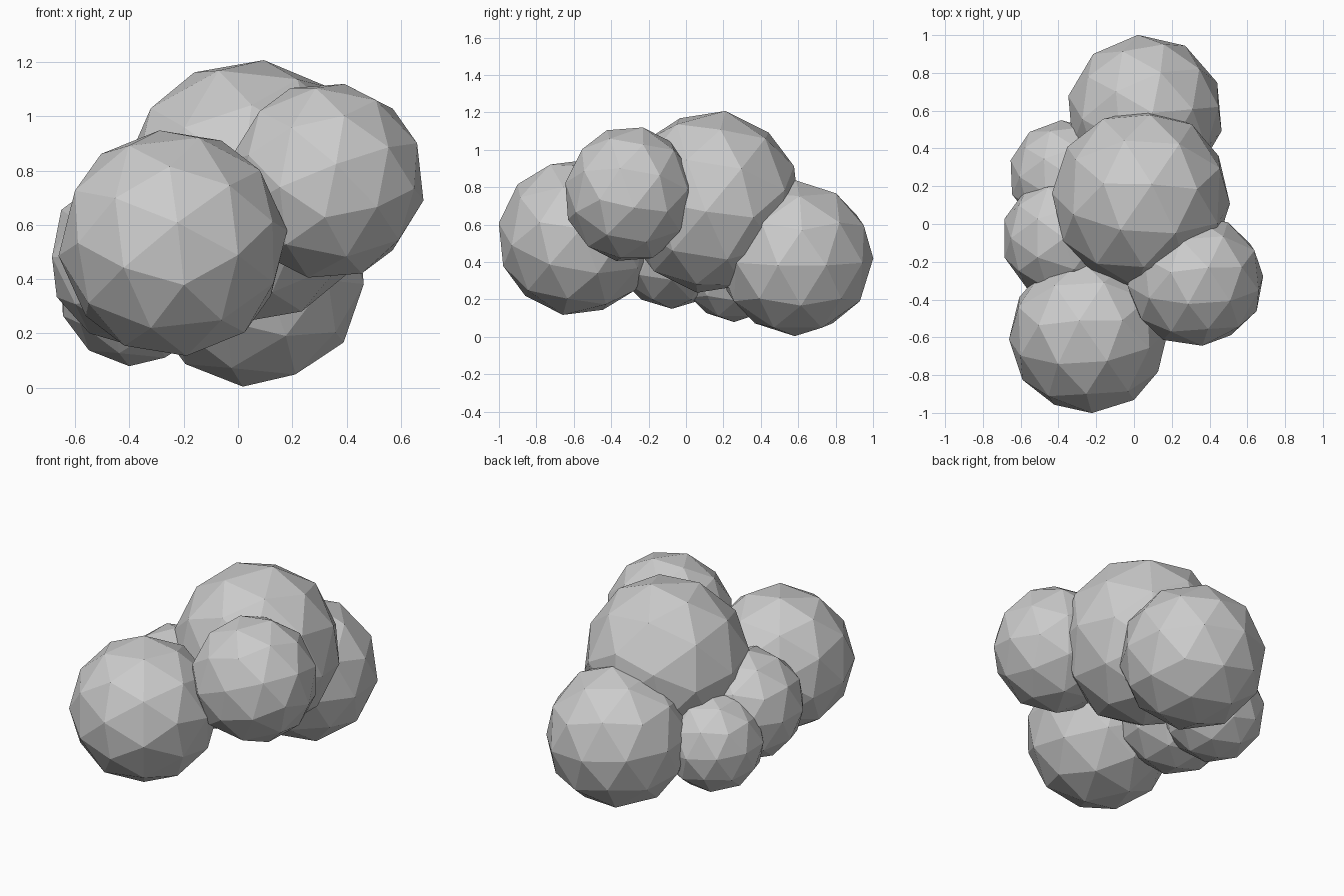
import bpy, bmesh
from math import sqrt
from mathutils import Vector, Euler, Matrix

if "Cube" in bpy.data.objects:
    bpy.data.objects.remove(bpy.data.objects["Cube"])

T = (1 + sqrt(5)) / 2

# Shared 80-face ball: icosahedron corners plus edge midpoints pushed to the sphere
corners = []
for s in (-1, 1):
    for t in (-T, T):
        corners += [Vector((s, 0, t)), Vector((0, t, s)), Vector((t, s, 0))]
points = [c.normalized() for c in corners]
for i, a in enumerate(corners):
    for b in corners[i + 1:]:
        if abs((a - b).length - 2) < 0.01:
            points.append((a + b).normalized())


def puff(name, centre, radii, tilt):
    bm = bmesh.new()
    m = (Matrix.Translation(centre) @ Euler(tilt).to_matrix().to_4x4()
         @ Matrix.Diagonal((*radii, 1)))
    for p in points:
        bm.verts.new(m @ p)
    bmesh.ops.convex_hull(bm, input=bm.verts)
    bmesh.ops.recalc_face_normals(bm, faces=bm.faces)
    mesh = bpy.data.meshes.new(name)
    bm.to_mesh(mesh)
    bm.free()
    bpy.context.collection.objects.link(bpy.data.objects.new(name, mesh))


# Overlapping faceted puffs
puff("centre_puff", (0.037, 0.135, 0.722), (0.475, 0.48, 0.495), (-0.16, 0.11, -0.06))
puff("front_puff", (-0.24, -0.585, 0.533), (0.425, 0.423, 0.425), (-0.18, -0.11, 0.06))
puff("right_puff", (0.325, -0.302, 0.763), (0.367, 0.35, 0.37), (-0.18, 0.2, 0.07))
puff("back_puff", (0.058, 0.585, 0.42), (0.418, 0.418, 0.418), (0, 0.65, 0.09))
puff("left_puff", (-0.372, -0.075, 0.48), (0.33, 0.33, 0.33), (0, 0.56, 0))
puff("back_left_puff", (-0.373, 0.258, 0.37), (0.292, 0.292, 0.292), (0, 0.65, 0.04))
